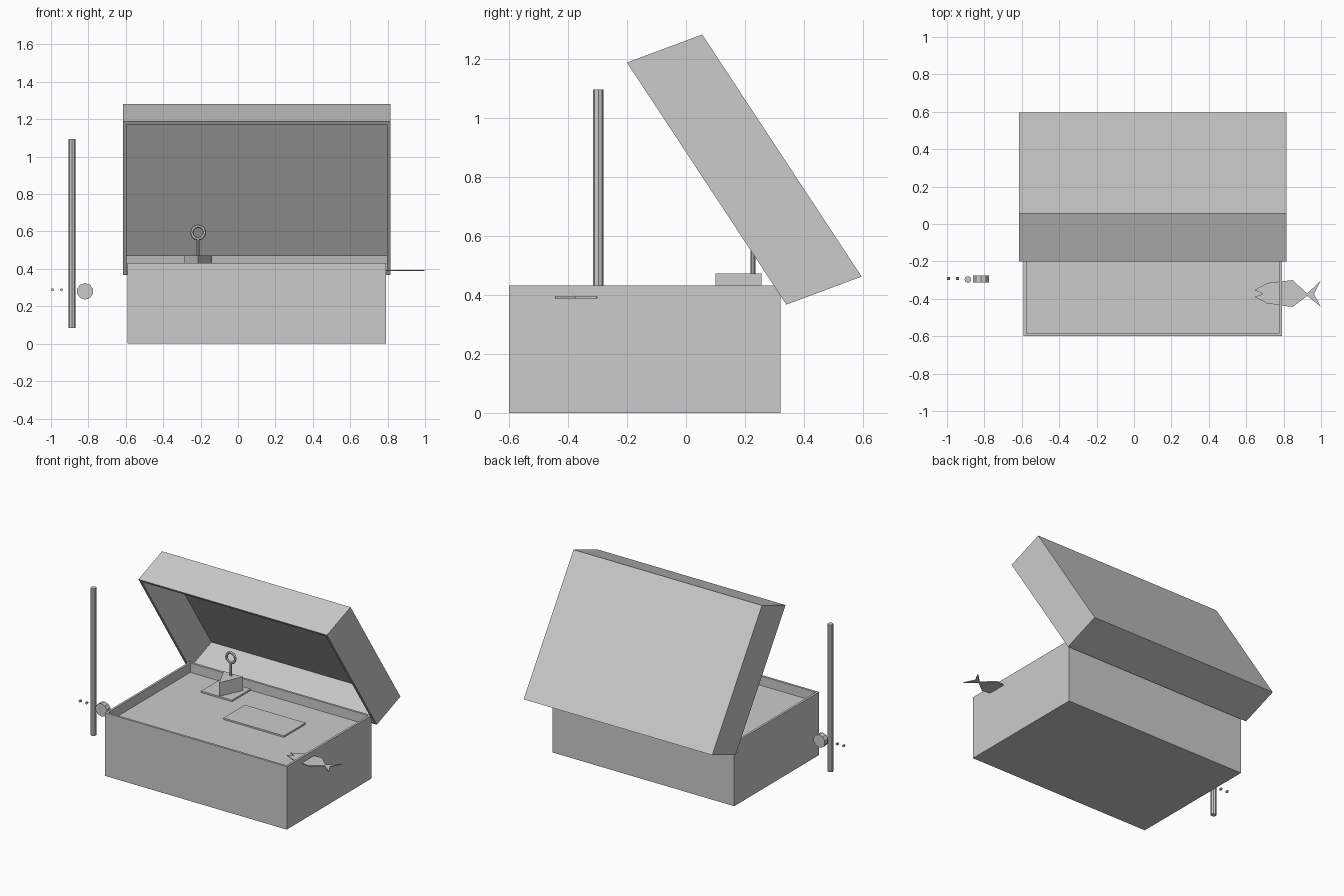
import bpy, bmesh, math
from mathutils import Vector, Matrix

if "Cube" in bpy.data.objects:
    bpy.data.objects.remove(bpy.data.objects["Cube"], do_unlink=True)

GREY = (0.6, 0.6, 0.6, 1.0)
grey = bpy.data.materials.new("plain_grey")
grey.use_nodes = True
grey.diffuse_color = GREY
grey.node_tree.nodes["Principled BSDF"].inputs["Base Color"].default_value = GREY


def finish(name, bm):
    bmesh.ops.recalc_face_normals(bm, faces=bm.faces[:])
    mesh = bpy.data.meshes.new(name)
    bm.to_mesh(mesh)
    bm.free()
    mesh.materials.append(grey)
    obj = bpy.data.objects.new(name, mesh)
    bpy.context.collection.objects.link(obj)
    return obj


def box(name, lo, hi):
    lo, hi = Vector(lo), Vector(hi)
    bm = bmesh.new()
    bmesh.ops.create_cube(bm, size=1)
    for v in bm.verts:
        v.co = (lo + hi) / 2 + v.co * (hi - lo)
    return finish(name, bm)


def open_box(name, origin, across, along, deep, wall, depth):
    """Box spanned by three edges, hollowed from its far 'deep' end."""
    bm = bmesh.new()
    bmesh.ops.create_cube(bm, size=1)
    mouth = next(f for f in bm.faces if f.normal.z > 0.9)
    for v in bm.verts:
        a, b, c = (k + 0.5 for k in v.co)
        v.co = origin + a * across + b * along + c * deep
    bm.normal_update()
    bmesh.ops.inset_region(bm, faces=[mouth], thickness=wall, use_even_offset=True)
    pit = bmesh.ops.extrude_discrete_faces(bm, faces=[mouth])["faces"][0]
    bmesh.ops.translate(bm, verts=pit.verts[:], vec=deep * -depth)
    return finish(name, bm)


def prism(name, outline, z, height):
    bm = bmesh.new()
    face = bm.faces.new([bm.verts.new((x, y, z)) for x, y in outline])
    top = bmesh.ops.extrude_face_region(bm, geom=[face])["geom"]
    bmesh.ops.translate(bm, vec=(0, 0, height),
                        verts=[g for g in top if isinstance(g, bmesh.types.BMVert)])
    return finish(name, bm)


def cylinder(name, centre, radius, length, sides, axis="Z"):
    bm = bmesh.new()
    turn = Matrix.Rotation(math.pi / 2, 4, "X") if axis == "Y" else Matrix()
    bmesh.ops.create_cone(bm, cap_ends=True, segments=sides, radius1=radius,
                          radius2=radius, depth=length,
                          matrix=Matrix.Translation(centre) @ turn)
    return finish(name, bm)


# Cooler body with a shallow recess
open_box("cooler_body", Vector((-0.59, -0.6, 0)), Vector((1.38, 0, 0)),
         Vector((0, 0.92, 0)), Vector((0, 0, 0.432)), 0.015, 0.15)

# Tilted open lid, hollow towards the front
lid_back_top = Vector((-0.615, 0.055, 1.282))
open_box("cooler_lid", lid_back_top, Vector((1.43, 0, 0)),
         Vector((0, 0.54, -0.82)), Vector((0, -0.255, -0.095)), 0.019, 0.92)

# Flat pads lying in the recess
box("long_pad", (-0.01, -0.145, 0.36), (0.45, 0.09, 0.378))
box("square_pad", (-0.35, 0.1, 0.36), (-0.115, 0.3, 0.378))

# Wedge weight with post and ring
prism("weight_wedge", [(-0.213, 0.1), (-0.14, 0.255), (-0.287, 0.255)], 0.378, 0.094)
cylinder("weight_post", (-0.213, 0.227, 0.513), 0.008, 0.09, 8)
bpy.ops.mesh.primitive_torus_add(location=(-0.213, 0.227, 0.595),
                                 rotation=(math.pi / 2, 0, 0), major_radius=0.034,
                                 minor_radius=0.009, major_segments=12, minor_segments=6)
ring = bpy.context.object
ring.name = "weight_ring"
ring.data.materials.append(grey)

# Fishing rod, reel and floating beads
cylinder("rod", (-0.888, -0.297, 0.59), 0.018, 1.01, 8)
cylinder("reel", (-0.818, -0.294, 0.28), 0.044, 0.038, 10, "Y")
for i, x in enumerate((-0.992, -0.943)):
    cylinder("bead_%d" % (i + 1), (x, -0.292, 0.288), 0.008, 0.015, 8, "Y")

# Flat fish with open mouth and forked tail
fish = [(0.644, -0.353), (0.714, -0.315), (0.848, -0.30), (0.926, -0.372),
        (0.998, -0.303), (0.962, -0.374), (0.998, -0.442), (0.926, -0.384),
        (0.848, -0.444), (0.71, -0.424), (0.644, -0.39), (0.69, -0.374)]
prism("fish", fish, 0.388, 0.006)
